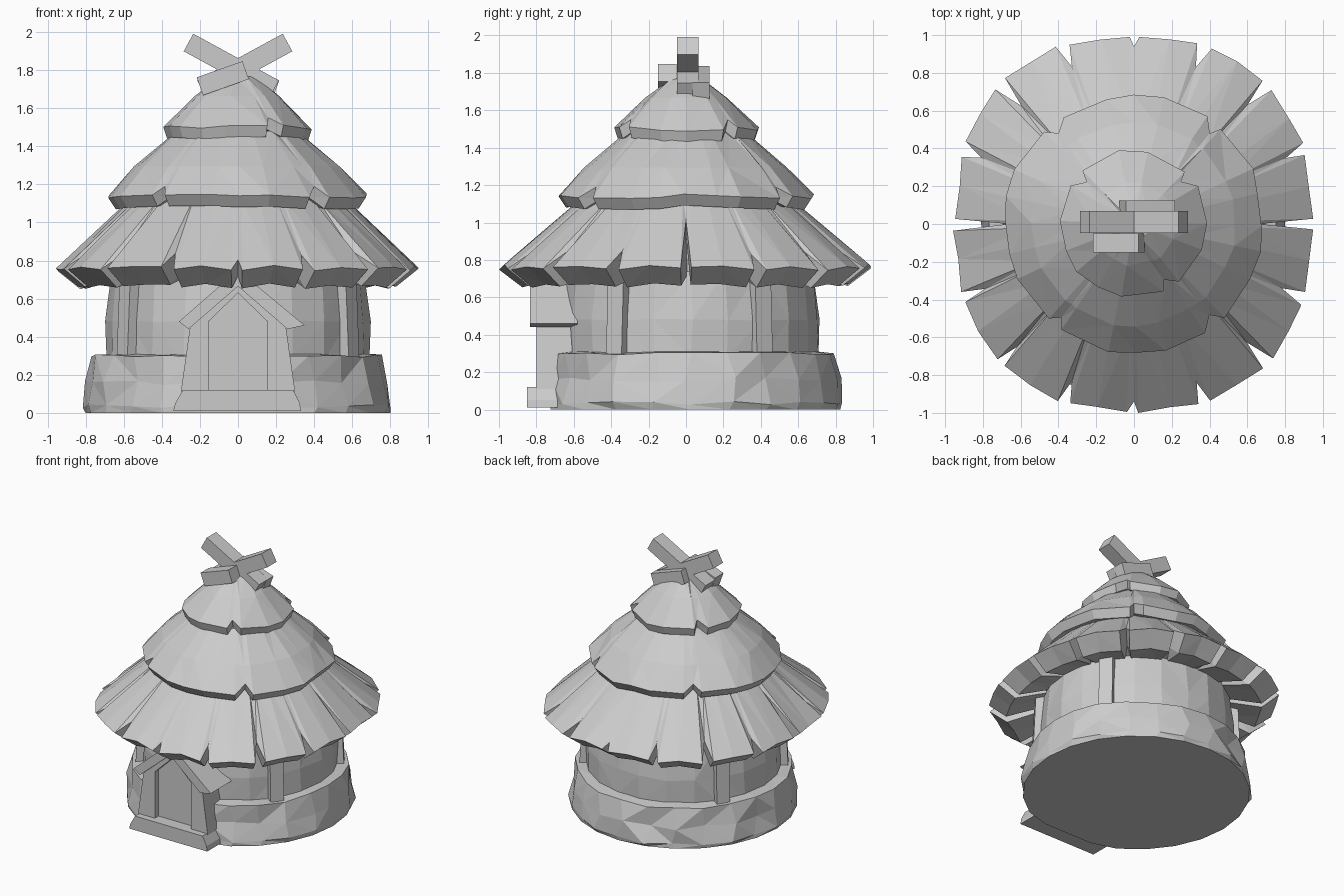
import bpy, bmesh, math, random
from mathutils import Vector

if "Cube" in bpy.data.objects:
    bpy.data.objects.remove(bpy.data.objects["Cube"])

random.seed(4)
rnd = lambda a: random.uniform(-a, a)


def finish(bm, name, tri=False):
    bmesh.ops.recalc_face_normals(bm, faces=bm.faces[:])
    if tri:
        bmesh.ops.triangulate(bm, faces=[f for f in bm.faces if len(f.verts) == 4])
    me = bpy.data.meshes.new(name)
    bm.to_mesh(me)
    bm.free()
    ob = bpy.data.objects.new(name, me)
    bpy.context.collection.objects.link(ob)
    return ob


def skin(name, rings):
    """Closed low-poly skin over equally long rings of points."""
    bm = bmesh.new()
    vs = [[bm.verts.new(p) for p in ring] for ring in rings]
    n = len(vs[0])
    for a, b in zip(vs, vs[1:]):
        for i in range(n):
            j = (i + 1) % n
            bm.faces.new((a[i], a[j], b[j], b[i]))
    bm.faces.new(vs[0])
    bm.faces.new(vs[-1])
    return finish(bm, name, True)


def polar(r, a, z, cy=0.0, sx=1.0):
    return (r * math.cos(a) * sx, r * math.sin(a) + cy, z)


def drum(name, profile, n, cy):
    """Rough round body, flattened behind the door; rows are radius, height, jitter."""
    rings = []
    for r, z, j in profile:
        ring = [polar(r + rnd(j), math.tau * (i + rnd(j * 8)) / n, z + rnd(j * .6), cy)
                for i in range(n)]
        rings.append([(x, max(y, -.725) if abs(x) < .3 else y, h) for x, y, h in ring])
    return skin(name, rings)


def prism(name, pts, y0, y1):
    """Front outline in x, z pushed through from y0 to y1."""
    bm = bmesh.new()
    a = [bm.verts.new((x, y0, z)) for x, z in pts]
    b = [bm.verts.new((x, y1, z)) for x, z in pts]
    bm.faces.new(a)
    bm.faces.new(b)
    for i in range(len(pts)):
        j = (i + 1) % len(pts)
        bm.faces.new((a[i], a[j], b[j], b[i]))
    return finish(bm, name)


def beam(name, p, q, w, d, side=(0, 1, 0)):
    """Square timber from p to q, d thick along side and w thick across."""
    p, q, s = Vector(p), Vector(q), Vector(side).normalized()
    t = (q - p).normalized().cross(s).normalized()
    bm = bmesh.new()
    rings = [[bm.verts.new(c + t * u * w / 2 + s * v * d / 2)
              for u, v in ((-1, -1), (1, -1), (1, 1), (-1, 1))] for c in (p, q)]
    for i in range(4):
        j = (i + 1) % 4
        bm.faces.new((rings[0][i], rings[0][j], rings[1][j], rings[1][i]))
    for r in rings:
        bm.faces.new(r)
    return finish(bm, name)


# Rough stone footing and plaster wall
CY = 0.025
drum("stone_base", [(.80, 0, 0), (.81, .035, .015), (.785, .16, .025),
                    (.765, .300, .012), (.66, .31, .005)], 24, CY)
drum("wall", [(.69, .28, 0), (.69, .48, .01), (.665, .74, .005)], 22, CY)

# Four wall posts
for sx in (-1, 1):
    for y in (-.38, .41):
        d = Vector((sx * .6, y - CY, 0)).normalized()
        c = Vector((0, CY, 0))
        beam("wall_post", c + d * .69 + Vector((0, 0, .29)),
             c + d * .67 + Vector((0, 0, .74)), .10, .09, d)

# Doorway: step, jambs, recessed panel and little gable
prism("door_step", [(-.34, .01), (-.33, .05), (-.29, .12), (.29, .12), (.325, .05), (.33, .01)], -.85, -.5)
for s in (-1, 1):
    prism("door_jamb", [(s * .30, .11), (s * .155, .11), (s * .155, .5), (s * .245, .5)], -.80, -.5)
prism("door_panel", [(-.17, .11), (.17, .11), (.17, .49), (0, .66), (-.17, .49)], -.755, -.5)
prism("door_lintel", [(-.155, .48), (-.245, .48), (0, .69), (.245, .48), (.155, .48), (0, .63)], -.80, -.5)
prism("door_gable", [(-.31, .48), (0, .75), (.35, .46), (.26, .44), (0, .665), (-.26, .44)], -.835, -.58)

# Lowest thatch tier: sixteen flaps, ridged, with short splits between them
top, outer, lower, inner = [], [], [], []
N = 16
for i in range(N):
    base = math.tau * i / N
    lift = rnd(.012)
    split = .70 if i in (0, 8) else (.94 if i % 4 == 0 else .90 + rnd(.02))
    for k, off in enumerate((0, 1.8, 11, 20.5)):
        a = base + math.radians(off + (rnd(.6) if k else 0))
        bulge = 1 + .05 * math.sin(2 * a) ** 2
        if k == 0:
            r = split
            z = 1.10 - (r - .6) * .87
            lo = (max(r - .10, .68), z - .085)
        else:
            r = (.998 + rnd(.008)) * bulge - (.01 if k == 2 else 0)
            z = .755 + lift + rnd(.01) + (.012 if k == 2 else 0)
            lo = (r - .125, z - .095)
        top.append(polar(.56, a, 1.13))
        outer.append(polar(r, a, z, 0, .953))
        lower.append(polar(lo[0], a, lo[1], 0, .953))
        inner.append(polar(.63, a, .72, CY))
skin("thatch_bottom", [inner, lower, outer, top])


def tier(name, n, splits, rim, under, bore, upper):
    """Upper thatch tier with a thick rim and a few narrow splits."""
    rings = [[] for _ in range(3 + len(upper))]
    for i in range(n):
        pinch = .65 * ((i + 1 in splits) - (i - 1 in splits))
        a = math.tau * (i + pinch + rnd(.12)) / n
        cut = i in splits
        dr, dz = (-.06, .05) if cut else (rnd(.012), rnd(.012))
        rows = [bore, (under[0] + dr, under[1] + dz), (rim[0] + dr, rim[1] + dz)]
        rows += [(r + rnd(.008), z) for r, z in upper]
        for ring, (r, z) in zip(rings, rows):
            ring.append(polar(r, a, z))
    return skin(name, rings)


# Middle and top thatch tiers
tier("thatch_middle", 28, (4, 10, 18, 24), (.685, 1.14), (.645, 1.08), (.48, 1.10),
     [(.54, 1.295), (.32, 1.48)])
tier("thatch_top", 18, (2, 7, 15), (.395, 1.50), (.375, 1.44), (.26, 1.46),
     [(.22, 1.665), (.09, 1.765), (.02, 1.78)])

# Crossed ridge timbers with short pegs beside them
for s in (-1, 1):
    beam("ridge_timber", (s * .26, .01, 1.945), (-s * .19, .01, 1.70), .105, .115)
beam("front_peg", (-.20, -.10, 1.715), (.04, -.10, 1.80), .10, .10)
beam("back_peg", (.20, .08, 1.70), (-.06, .08, 1.79), .10, .09)
